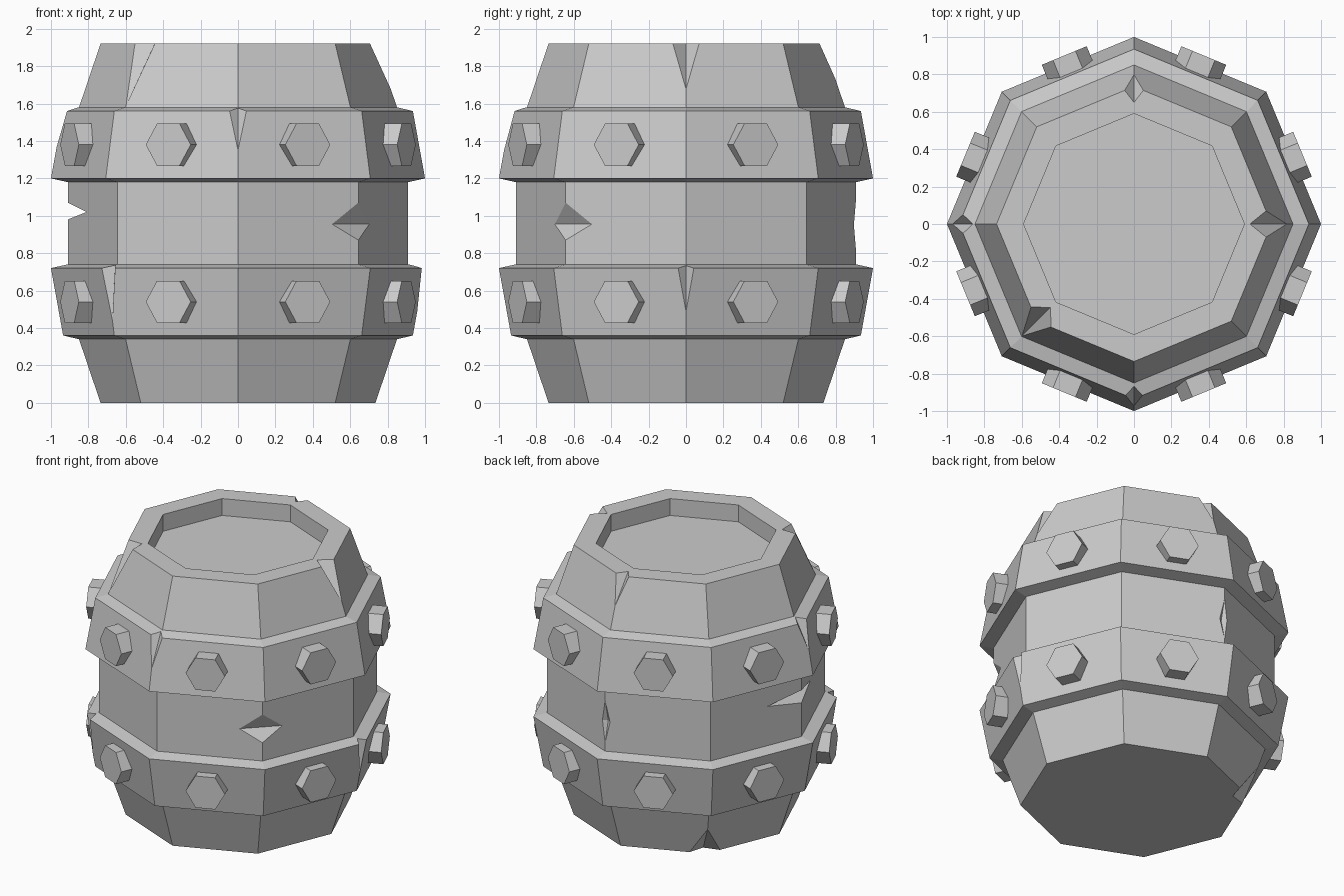
import bpy, bmesh
from math import cos, sin, radians, tan
from mathutils import Vector, Matrix

if "Cube" in bpy.data.objects:
    bpy.data.objects.remove(bpy.data.objects["Cube"])

SIDES = 8
T = tan(radians(22.5))


def finish(bm, name):
    bmesh.ops.recalc_face_normals(bm, faces=bm.faces[:])
    me = bpy.data.meshes.new(name)
    bm.to_mesh(me)
    bm.free()
    ob = bpy.data.objects.new(name, me)
    bpy.context.collection.objects.link(ob)
    return ob


def polar(deg, r, t, z):
    """Point at radius r, sideways offset t, height z, facing angle deg."""
    a = radians(deg)
    return Vector((r * cos(a) - t * sin(a), r * sin(a) + t * cos(a), z))


# barrel body: eight-sided turned profile with two hoops and a sunken lid
profile = [(0.735, 0), (0.85, 0.34), (0.935, 0.36), (1.0, 0.72), (0.91, 0.74),
           (0.91, 1.18), (1.0, 1.20), (0.935, 1.56), (0.85, 1.58),
           (0.735, 1.92), (0.59, 1.92), (0.59, 1.80)]
bm = bmesh.new()
rings = [[bm.verts.new(polar(45 * k, r, 0, z)) for k in range(SIDES)] for r, z in profile]
for lo, hi in zip(rings, rings[1:]):
    for k in range(SIDES):
        n = (k + 1) % SIDES
        bm.faces.new((lo[k], lo[n], hi[n], hi[k]))
bm.faces.new(rings[0])
bm.faces.new(rings[-1])
body = finish(bm, "barrel_body")

# damage cutters, all placed on the corner edges
cut = bmesh.new()


def hull(deg, pts):
    verts = [cut.verts.new(polar(deg, *p)) for p in pts]
    res = bmesh.ops.convex_hull(cut, input=verts)
    junk = [g for g in res["geom_interior"] if isinstance(g, bmesh.types.BMVert)]
    if junk:
        bmesh.ops.delete(cut, geom=junk, context='VERTS')


def chip(deg, z, edge_r, inner_r, w, apex_r, apex_z):
    """Wedge open at height z, tapering to an apex on the corner edge."""
    out = inner_r + 3 * (edge_r - w * T - inner_r)
    apex = Vector((apex_r, 0, apex_z))
    base = [Vector((inner_r, 0, z)), Vector((out, 3 * w, z)), Vector((out, -3 * w, z))]
    hull(deg, [apex] + [apex + (b - apex) * 1.15 for b in base])


def gouge(deg, inner_r, z, z_lo, z_hi):
    """Horizontal V cut across a corner of the middle staves."""
    k = 2
    pts = [(inner_r, z)]
    pts += [(inner_r + (0.91 - inner_r) * k, z + (e - z) * k) for e in (z_lo, z_hi)]
    hull(deg, [(r, t, h) for r, h in pts for t in (-0.4, 0.4)])


# rim and base chips
chip(0, 1.92, 0.735, 0.62, 0.07, 0.815, 1.68)
chip(90, 1.92, 0.735, 0.65, 0.05, 0.80, 1.73)
chip(225, 1.92, 0.735, 0.63, 0.075, 0.84, 1.60)
chip(135, 0.0, 0.735, 0.64, 0.10, 0.80, 0.20)
# hoop chips
chip(270, 1.56, 0.935, 0.875, 0.045, 0.973, 1.35)
chip(180, 1.56, 0.935, 0.87, 0.05, 0.968, 1.37)
chip(0, 0.72, 1.0, 0.94, 0.042, 0.958, 0.49)
chip(225, 0.72, 1.0, 0.93, 0.05, 0.95, 0.44)
# stave gouges and a thin crack
gouge(315, 0.852, 0.955, 0.87, 1.07)
gouge(180, 0.81, 1.02, 0.98, 1.07)
hull(90, [(0.875, 0, 0.95), (0.91, 0, 1.1), (0.91, 0, 0.8), (0.95, 0.1, 0.95), (0.95, -0.1, 0.95)])

cutter = finish(cut, "damage_cutter")
cutter.hide_render = True
mod = body.modifiers.new("damage", 'BOOLEAN')
mod.operation = 'DIFFERENCE'
mod.solver = 'EXACT'
mod.object = cutter
bpy.context.view_layer.objects.active = body
bpy.ops.object.modifier_apply(modifier=mod.name)
bpy.data.objects.remove(cutter)

# hexagonal bolts, one per hoop face
for name, z in (("lower_hoop_bolts", 0.54), ("upper_hoop_bolts", 1.38)):
    bm = bmesh.new()
    for k in range(SIDES):
        deg = 22.5 + 45 * k
        axes = (Vector((0, 0, -1)), polar(deg, 0, 1, 0), polar(deg, 1, 0, 0))
        m = Matrix(axes).transposed().to_4x4()
        m.translation = polar(deg, 0.915, 0, z)
        bmesh.ops.create_cone(bm, cap_ends=True, segments=6, radius1=0.13,
                              radius2=0.13, depth=0.12, matrix=m)
    finish(bm, name)
